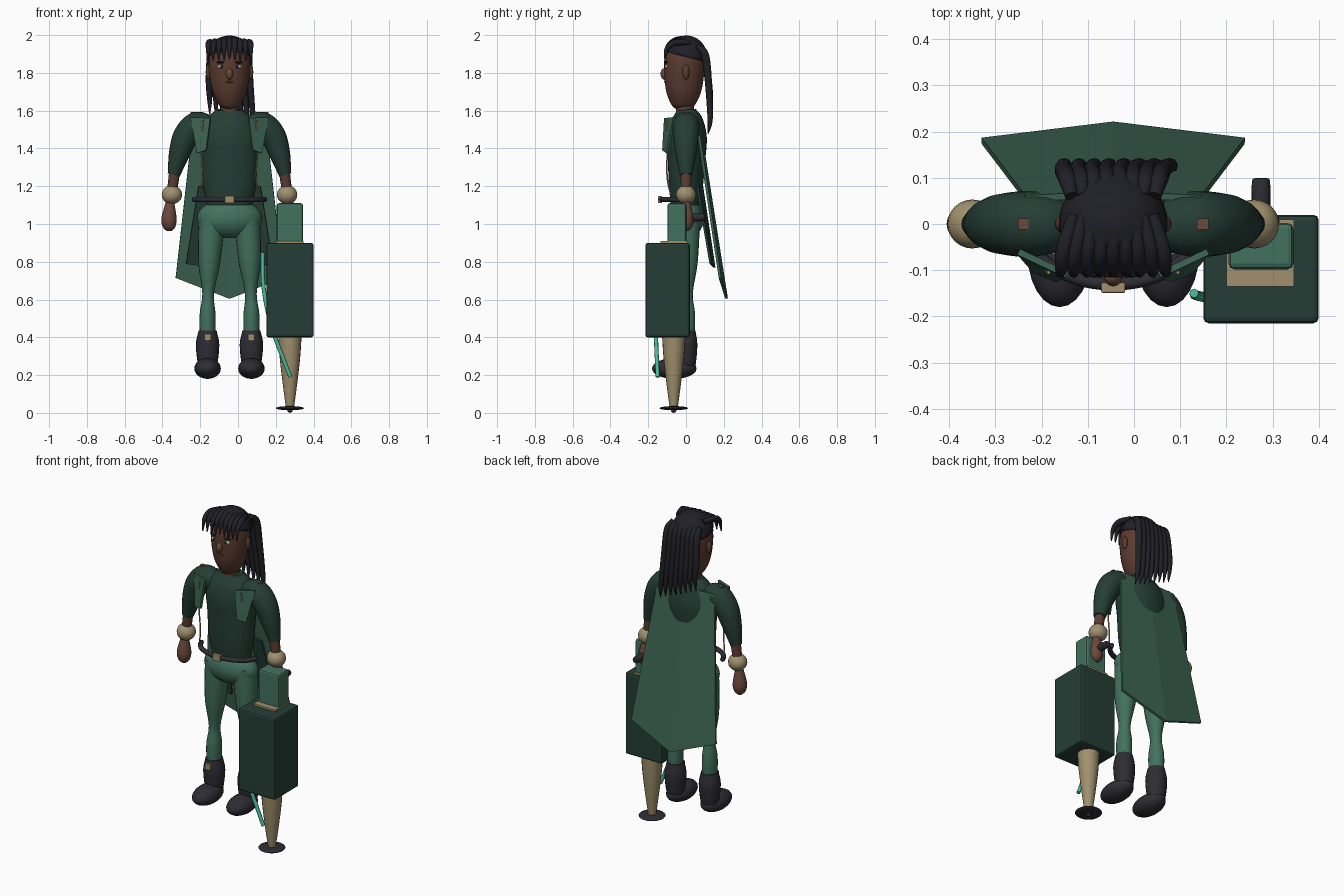
import bpy, bmesh, math
from mathutils import Vector, Matrix

if "Cube" in bpy.data.objects:
    bpy.data.objects.remove(bpy.data.objects["Cube"])

CX = -0.045          # body centre line
X, Y, Z = Vector((1, 0, 0)), Vector((0, 1, 0)), Vector((0, 0, 1))
SIDES = (("right", -1), ("left", 1))


def material(name, r, g, b):
    m = bpy.data.materials.new(name)
    m.use_nodes = True
    m.diffuse_color = (r, g, b, 1)
    m.node_tree.nodes["Principled BSDF"].inputs["Base Color"].default_value = (r, g, b, 1)
    return m


SKIN = material("brown skin", .105, .045, .03)
WARM = material("warm brown", .15, .065, .045)
HAIR = material("black hair", .014, .014, .02)
LEATHER = material("dark leather", .026, .026, .034)
DARK = material("dark green cloth", .018, .048, .035)
CAPE = material("cape green", .045, .125, .085)
PANTS = material("trouser green", .055, .165, .115)
TAN = material("tan", .35, .28, .155)
TEAL = material("bright teal", .07, .5, .33)
EYE = material("pale green", .3, .55, .38)


def finish(name, bm, mat, smooth=False):
    bmesh.ops.recalc_face_normals(bm, faces=bm.faces[:])
    for f in bm.faces:
        f.smooth = smooth and len(f.verts) <= 4
    me = bpy.data.meshes.new(name)
    bm.to_mesh(me)
    bm.free()
    me.materials.append(mat)
    ob = bpy.data.objects.new(name, me)
    bpy.context.collection.objects.link(ob)
    return ob


def box(name, centre, size, mat, bevel=0):
    bm = bmesh.new()
    bmesh.ops.create_cube(bm, size=1, matrix=Matrix.Translation(centre) @ Matrix.Diagonal((*size, 1)))
    if bevel:
        bmesh.ops.bevel(bm, geom=bm.edges[:], offset=bevel, segments=2, profile=.5, affect='EDGES')
    return finish(name, bm, mat)


def ball(name, centre, radii, mat, seg=24):
    bm = bmesh.new()
    bmesh.ops.create_uvsphere(bm, u_segments=seg, v_segments=seg // 2, radius=1,
                              matrix=Matrix.Translation(centre) @ Matrix.Diagonal((*radii, 1)))
    return finish(name, bm, mat, True)


def sweep(name, pts, mat, ref=Y, sides=20, steps=5):
    """Smooth tube through (x, y, z, width radius, depth radius) points."""
    pts = [Vector(p if len(p) == 5 else (*p, p[3])) for p in pts]
    ext = [2 * pts[0] - pts[1]] + pts + [2 * pts[-1] - pts[-2]]
    line = []
    for i in range(1, len(ext) - 2):
        a, b, c, d = ext[i - 1:i + 3]
        for k in range(steps):
            t = k / steps
            line.append(.5 * (2 * b + (c - a) * t + (2 * a - 5 * b + 4 * c - d) * t * t
                              + (3 * b - a - 3 * c + d) * t ** 3))
    line.append(pts[-1])
    bm, rings = bmesh.new(), []
    for i, p in enumerate(line):
        tan = (line[min(i + 1, len(line) - 1)] - line[max(i - 1, 0)]).to_3d().normalized()
        v = tan.cross(ref).normalized()
        u = v.cross(tan)
        angles = [2 * math.pi * j / sides for j in range(sides)]
        rings.append([bm.verts.new(p.to_3d() + v * p[3] * math.cos(a) + u * p[4] * math.sin(a))
                      for a in angles])
    for lo, hi in zip(rings, rings[1:]):
        for j in range(sides):
            n = (j + 1) % sides
            bm.faces.new((lo[j], lo[n], hi[n], hi[j]))
    bm.faces.new(rings[0])
    bm.faces.new(rings[-1])
    return finish(name, bm, mat, True)


def plate(name, pts, faces, mat, thick):
    bm = bmesh.new()
    vs = [bm.verts.new(p) for p in pts]
    for f in faces:
        bm.faces.new([vs[i] for i in f])
    ob = finish(name, bm, mat)
    mod = ob.modifiers.new("thickness", 'SOLIDIFY')
    mod.thickness, mod.offset = thick, 0
    return ob


# torso, pelvis and neck
sweep("torso", [(CX, 0, 1.1, .12, .08), (CX, 0, 1.2, .14, .09), (CX, .003, 1.35, .15, .1),
                (CX, .005, 1.46, .16, .105), (CX, .005, 1.55, .13, .085), (CX, 0, 1.605, .07, .05)],
      DARK, sides=32)
ball("pelvis", (CX, 0, 1.03), (.172, .095, .105), PANTS, 32)
sweep("neck", [(CX, -.005, 1.56, .05), (CX, -.005, 1.68, .045)], SKIN)

# head and face
sweep("head", [(CX, -.015, 1.61, .03, .04), (CX, -.015, 1.635, .06, .065), (CX, -.013, 1.7, .09, .092),
               (CX, -.01, 1.79, .107, .105), (CX, -.008, 1.88, .108, .105), (CX, -.005, 1.95, .08, .08),
               (CX, 0, 1.975, .02, .02)], SKIN, sides=32)
ball("nose", (CX, -.115, 1.795), (.019, .02, .03), WARM)
ball("mouth", (CX, -.107, 1.752), (.024, .009, .006), WARM)
for side, s in SIDES:
    ball(side + "_eye", (CX + s * .04, -.102, 1.833), (.024, .011, .01), EYE)
    ball(side + "_pupil", (CX + s * .04, -.111, 1.833), (.008, .005, .008), HAIR, 12)
    ball(side + "_eyebrow", (CX + s * .042, -.104, 1.856), (.028, .01, .006), HAIR)
    ball(side + "_ear", (CX + s * .112, 0, 1.805), (.014, .018, .04), SKIN)

# hair: cap, fringe locks and long back locks
cap = ball("hair_cap", (CX, .002, 1.885), (.118, .11, .113), HAIR, 32)
bm = bmesh.new()
bm.from_mesh(cap.data)
bmesh.ops.bisect_plane(bm, geom=bm.verts[:] + bm.edges[:] + bm.faces[:], plane_co=(0, 0, 1.885),
                       plane_no=(0, -.25, -1), clear_outer=True)
bmesh.ops.holes_fill(bm, edges=bm.edges[:])
bm.to_mesh(cap.data)
bm.free()
for i in range(9):
    d = (i / 4 - 1) * .113
    sweep(f"fringe_lock_{i + 1}", [(CX + d * .75, .02, 1.982 - abs(d) * .2, .014),
                                   (CX + d * .95, -.055, 1.972 - abs(d) * .1, .017),
                                   (CX + d, -.1, 1.93, .013), (CX + d * 1.02, -.112, 1.865, .003)],
          HAIR, X, 10)
for i in range(8):
    d = (i / 3.5 - 1) * .1
    end = 1.58 - .1 * i / 7
    sweep(f"back_lock_{i + 1}", [(CX + d * .9, .06, 1.94, .014), (CX + d, .1, 1.9, .02),
                                 (CX + d * 1.08, .118, 1.76, .019), (CX + d * 1.15 + .01, .128, end + .08, .014),
                                 (CX + d * 1.2 + .015, .118, end, .003)], HAIR, X, 10)

# arms, legs and what they wear
for side, s in SIDES:
    def at(d):
        return CX + s * d

    sweep(side + "_sleeve", [(at(.08), 0, 1.5, .05), (at(.165), 0, 1.525, .07), (at(.228), 0, 1.47, .068),
                             (at(.265), 0, 1.375, .056), (at(.295), 0, 1.26, .033)], DARK)
    sweep(side + "_forearm", [(at(.29), 0, 1.28, .029), (at(.31), 0, 1.13, .026)], SKIN)
    ball(side + "_fur_cuff", (at(.305), 0, 1.155), (.054, .053, .05), TAN)
    sweep(side + "_hand", [(at(.315), 0, 1.12, .022), (at(.32), 0, 1.03, .04), (at(.32), 0, .985, .033),
                           (at(.32), 0, .962, .012)], WARM)
    box(side + "_shoulder_stud", (at(.195), 0, 1.578), (.023, .023, .03), WARM)

    sweep(side + "_leg", [(at(.09), 0, 1.05, .07, .075), (at(.1), 0, .92, .066, .07),
                          (at(.108), 0, .78, .056, .06), (at(.113), 0, .63, .031, .036),
                          (at(.116), 0, .52, .042, .048), (at(.116), 0, .38, .04, .045)], PANTS)
    sweep(side + "_boot", [(at(.116), 0, .435, .048, .05), (at(.116), 0, .36, .062, .06),
                           (at(.116), 0, .25, .05, .05), (at(.116), 0, .21, .03, .03)], LEATHER)
    ball(side + "_foot", (at(.116), -.062, .235), (.07, .118, .055), LEATHER)
    box(side + "_boot_buckle", (at(.115), -.056, .4), (.035, .02, .035), TAN)

    # lapel, chain and coat tail
    plate(side + "_lapel", [(at(.205), -.06, 1.565), (at(.1), -.11, 1.56), (at(.122), -.12, 1.39),
                            (at(.17), -.1, 1.375)], [(0, 1, 2, 3)], CAPE, .014)
    sweep(side + "_chain", [(at(.14), -.105, 1.55, .004), (at(.15), -.1, 1.4, .004),
                            (at(.14), -.1, 1.25, .004), (at(.16), -.08, 1.15, .004)], TAN, X, 8)
    plate(side + "_coat_tail", [(at(.08), .085, 1.2), (at(.165), .06, 1.2), (at(.23), .13, .79),
                                (at(.1), .15, .77)], [(0, 1, 2, 3)], DARK, .012)

# belt across the front
sweep("belt", [(CX + .19 * math.sin(a), .0 - .13 * math.cos(a), 1.13, .014)
               for a in [math.radians(k) for k in range(-80, 81, 20)]], LEATHER, Z, 12)
box("belt_buckle", (CX, -.138, 1.13), (.052, .022, .038), TAN, .003)

# cape
plate("cape", [(CX - .19, .055, 1.56), (CX, .065, 1.56), (CX + .19, .055, 1.56),
               (CX + .285, .18, .715), (CX, .215, .605), (CX - .285, .18, .715)],
      [(0, 1, 4, 5), (1, 2, 3, 4)], CAPE, .014)

# carried case on its peg
PX, PY = .275, -.065
box("case_body", (PX, -.0975, .65), (.25, .235, .5), DARK, .012)
box("case_collar", (PX - .002, -.0625, .904), (.146, .145, .014), TAN)
box("case_top", (PX, -.048, 1.005), (.14, .1, .21), PANTS, .012)
sweep("case_handle", [(PX, -.03, 1.035, .02), (PX, .085, 1.035, .02), (PX, .1, 1.035, .012)], LEATHER, Z, 16)
sweep("peg", [(PX, PY, .41, .062), (PX, PY, .28, .053), (PX, PY, .12, .034), (PX, PY, .02, .02)], TAN)
ball("peg_foot", (PX, PY, .025), (.075, .075, .011), LEATHER)
ball("peg_tip", (PX, PY, .015), (.015, .015, .015), LEATHER, 12)
sweep("teal_strap", [(.13, -.15, .85, .01), (.136, -.155, .66, .011), (.18, -.16, .45, .011),
                     (.277, -.15, .19, .011)], TEAL, Y, 8)
